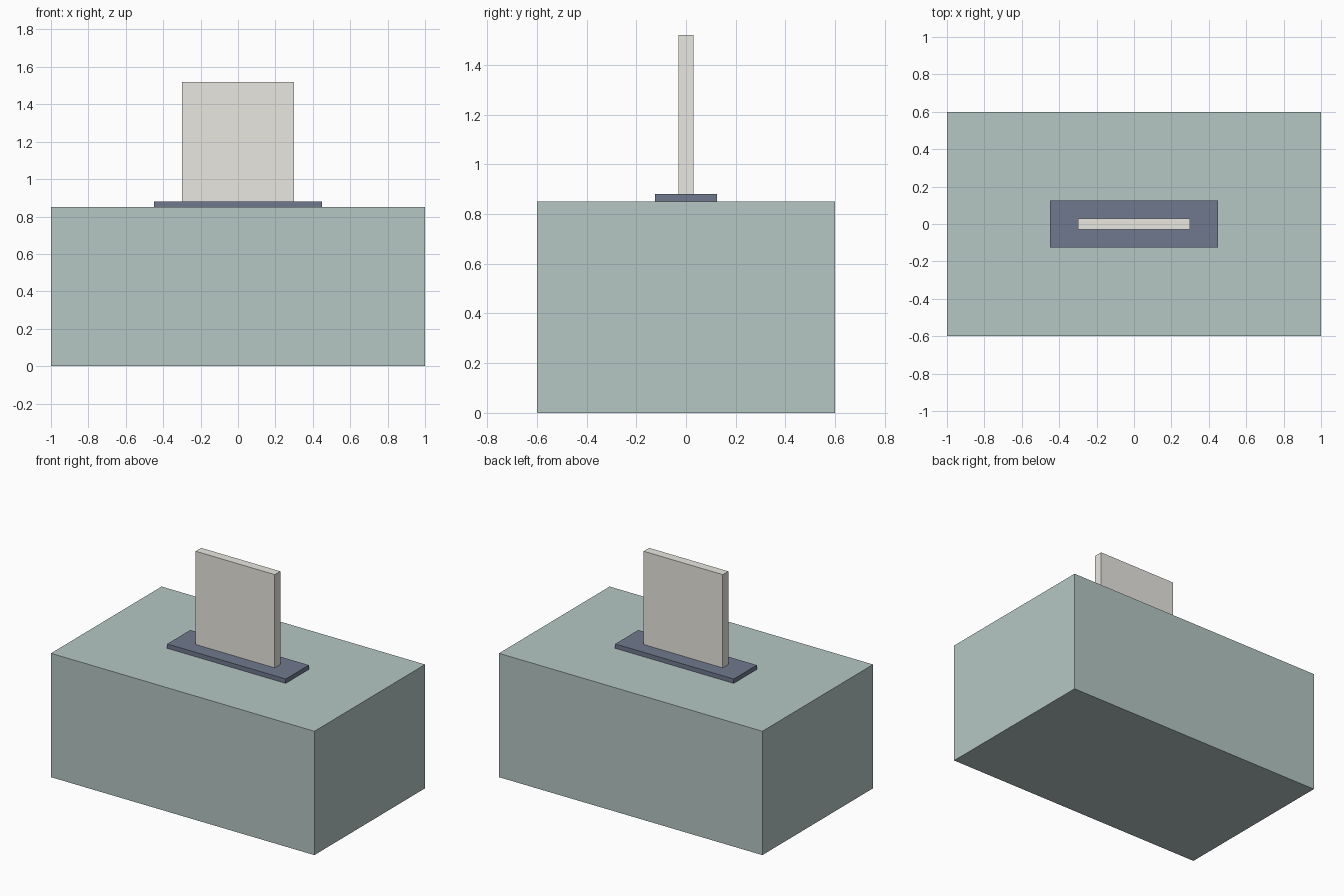
import bpy

if "Cube" in bpy.data.objects:
    bpy.data.objects.remove(bpy.data.objects["Cube"])


def material(name, rgb):
    mat = bpy.data.materials.new(name)
    mat.diffuse_color = (*rgb, 1.0)
    mat.use_nodes = True
    mat.node_tree.nodes["Principled BSDF"].inputs["Base Color"].default_value = mat.diffuse_color
    return mat


def block(name, width, depth, bottom, top, mat):
    """Box centred on x and y, spanning bottom to top in z."""
    bpy.ops.mesh.primitive_cube_add(size=1, location=(0, 0, (bottom + top) / 2))
    obj = bpy.context.object
    obj.name = name
    obj.scale = (width, depth, top - bottom)
    bpy.ops.object.transform_apply(location=False, rotation=False, scale=True)
    obj.data.materials.append(mat)
    return obj


# Main box body
block("box_body", 2.0, 1.2, 0.0, 0.85, material("box_green", (0.46, 0.57, 0.55)))

# Raised plate around the slot
block("slot_plate", 0.9, 0.25, 0.85, 0.88, material("plate_navy", (0.16, 0.19, 0.27)))

# Paper standing in the slot, its foot sunk into the plate
block("paper_slip", 0.6, 0.06, 0.86, 1.52, material("paper_cream", (0.82, 0.80, 0.75)))
